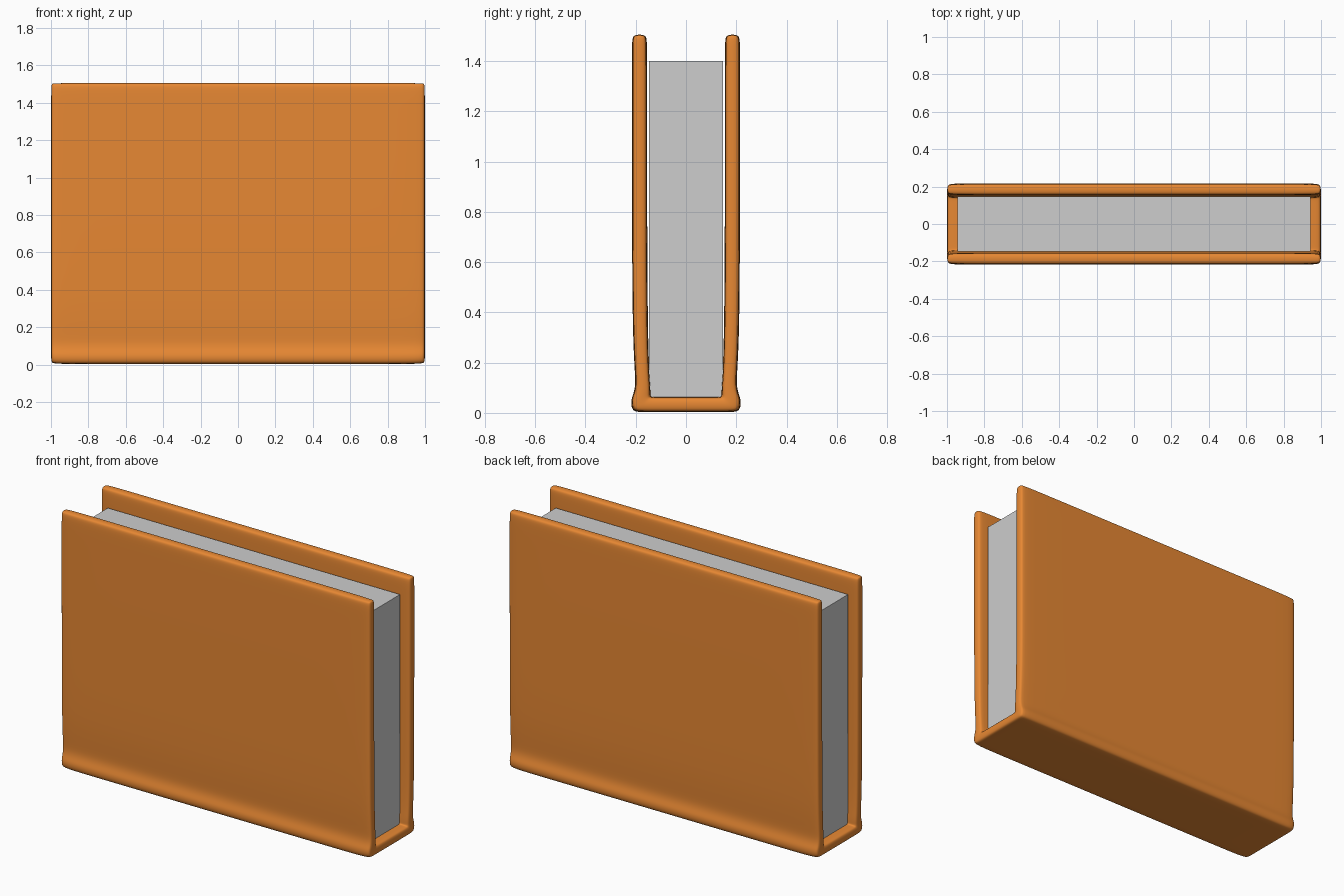
import bpy
import bmesh

if "Cube" in bpy.data.objects:
    bpy.data.objects.remove(bpy.data.objects["Cube"])


def material(name, rgb):
    m = bpy.data.materials.new(name)
    m.diffuse_color = (*rgb, 1)
    m.use_nodes = True
    m.node_tree.nodes["Principled BSDF"].inputs["Base Color"].default_value = m.diffuse_color
    return m


def finish(name, bm, mat):
    bmesh.ops.recalc_face_normals(bm, faces=bm.faces)
    me = bpy.data.meshes.new(name)
    bm.to_mesh(me)
    bm.free()
    me.materials.append(mat)
    ob = bpy.data.objects.new(name, me)
    bpy.context.collection.objects.link(ob)
    return ob


orange = material("orange_cover", (0.8, 0.246, 0.033))
grey = material("grey_paper", (0.61, 0.61, 0.61))

# cover: U-shaped strip of (outer y, z, inner y, z) stations, spine at the bottom
half = [
    (0.215, 1.506, 0.155, 1.506),
    (0.215, 1.475, 0.155, 1.475),
    (0.215, 0.85, 0.155, 0.85),
    (0.213, 0.24, 0.152, 0.24),
    (0.195, 0.10, 0.141, 0.10),
    (0.222, 0.055, 0.140, 0.075),
    (0.215, 0.003, 0.139, 0.064),
    (0.175, 0.003, 0.120, 0.064),
]
stations = half + [(-a, b, -c, d) for a, b, c, d in reversed(half)]
xs = [-1.0, -0.965, 0.965, 1.0]

bm = bmesh.new()
outer = [[bm.verts.new((x, s[0], s[1])) for s in stations] for x in xs]
inner = [[bm.verts.new((x, s[2], s[3])) for s in stations] for x in xs]
last = len(stations) - 1
for i in range(len(xs) - 1):
    for grid in (outer, inner):
        for j in range(last):
            bm.faces.new((grid[i][j], grid[i + 1][j], grid[i + 1][j + 1], grid[i][j + 1]))
    # top rims of both boards
    for j in (0, last):
        bm.faces.new((outer[i][j], outer[i + 1][j], inner[i + 1][j], inner[i][j]))
# side rims
for i in (0, len(xs) - 1):
    for j in range(last):
        bm.faces.new((outer[i][j], outer[i][j + 1], inner[i][j + 1], inner[i][j]))
for f in bm.faces:
    f.smooth = True
cover = finish("cover", bm, orange)
sub = cover.modifiers.new("rounding", "SUBSURF")
sub.levels = sub.render_levels = 3

# page block
bm = bmesh.new()
bmesh.ops.create_cube(bm, size=1)
for v in bm.verts:
    v.co = (v.co.x * 1.886, v.co.y * 0.294, 0.05 if v.co.z < 0 else 1.4)
finish("pages", bm, grey)
